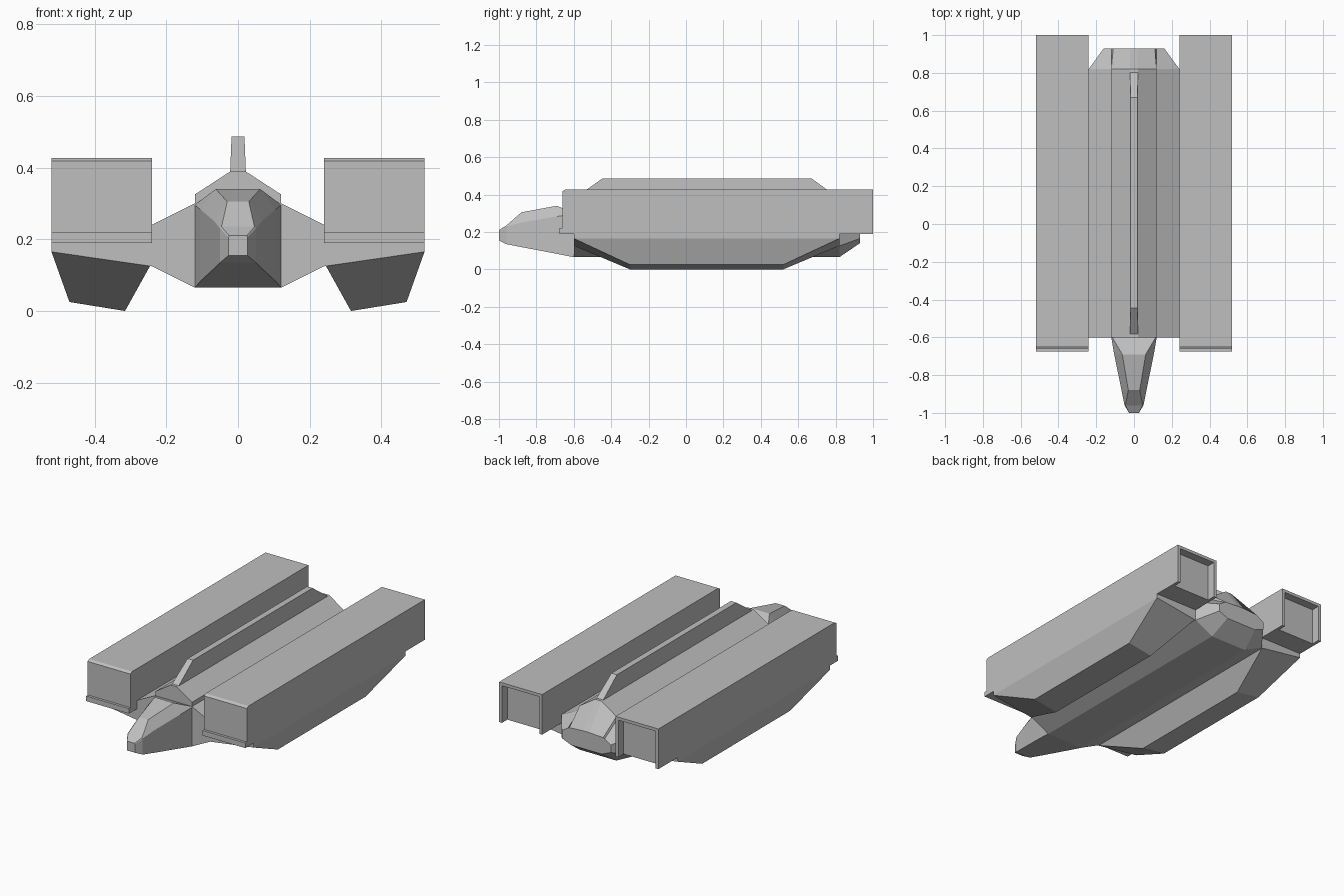
import bpy
import bmesh

cube = bpy.data.objects.get("Cube")
if cube:
    bpy.data.objects.remove(cube, do_unlink=True)

grey = bpy.data.materials.new("hull_grey")
grey.use_nodes = True
colour = (0.52, 0.52, 0.52, 1)
grey.diffuse_color = colour
grey.node_tree.nodes["Principled BSDF"].inputs["Base Color"].default_value = colour


def loft(name, rings):
    """Skin a closed solid through matching rings of 3D points."""
    bm = bmesh.new()
    loops = [[bm.verts.new(p) for p in ring] for ring in rings]
    for a, b in zip(loops, loops[1:]):
        for i in range(len(a)):
            j = (i + 1) % len(a)
            bm.faces.new((a[i], a[j], b[j], b[i]))
    bm.faces.new(loops[0])
    bm.faces.new(loops[-1])
    bmesh.ops.remove_doubles(bm, verts=bm.verts, dist=0.0001)
    bmesh.ops.recalc_face_normals(bm, faces=bm.faces)
    mesh = bpy.data.meshes.new(name)
    bm.to_mesh(mesh)
    bm.free()
    mesh.materials.append(grey)
    obj = bpy.data.objects.new(name, mesh)
    bpy.context.collection.objects.link(obj)
    return obj


def section(y, half):
    """Full symmetric cross-section at y from its +x half."""
    return [(x, y, z) for x, z in half] + [(-x, y, z) for x, z in reversed(half)]


def box(name, x, y, z):
    loft(name, [[(x[0], t, z[0]), (x[1], t, z[0]), (x[1], t, z[1]), (x[0], t, z[1])]
                for t in y])


FRONT, BACK = -0.6, 0.82

# Fuselage with a pitched roof, and a tapered tail
hull = [(0.12, 0.065), (0.24, 0.125), (0.24, 0.24), (0.12, 0.30), (0.12, 0.325), (0.02, 0.39)]
tail = [(0.10, 0.14), (0.16, 0.165), (0.16, 0.21), (0.12, 0.235), (0.11, 0.24), (0.02, 0.245)]
loft("fuselage", [section(FRONT, hull), section(BACK, hull), section(0.93, tail)])

# Faceted nose and canopy: y, side width, bottom, shoulder, top width, top
nose = [(FRONT, 0.12, 0.065, 0.295, 0.115, 0.30),
        (-0.69, 0.105, 0.083, 0.283, 0.062, 0.34),
        (-0.88, 0.066, 0.119, 0.25, 0.03, 0.305),
        (-0.96, 0.05, 0.135, 0.23, 0.046, 0.235),
        (-1.0, 0.026, 0.155, 0.205, 0.025, 0.21)]
loft("nose", [section(y, [(w, lo), (w, mid), (tw, top)])
              for y, w, lo, mid, tw, top in nose])

# Dorsal fin with sloping ends
fin = [(-0.59, 0.385), (-0.445, 0.487), (0.67, 0.487), (0.81, 0.385)]
loft("dorsal_fin", [[(s * (0.022 if z < 0.4 else 0.018), y, z) for y, z in fin]
                    for s in (-1, 1)])

# Side pods, wing roots and keels
pod = [(-0.675, 0.19), (-0.675, 0.22), (-0.66, 0.22), (-0.66, 0.418),
       (-0.645, 0.427), (0.95, 0.427), (0.95, 0.19)]
root = [(0.23, 0.123), (0.52, 0.165), (0.52, 0.192), (0.23, 0.192)]
keel_top = [(0.52, 0.165), (0.245, 0.126)]
keel_low = [(0.315, 0.0), (0.47, 0.025)]
for side, s in (("left", 1), ("right", -1)):
    loft(side + "_pod", [[(s * x, y, z) for y, z in pod] for x in (0.24, 0.52)])
    # Open rear frame around the recessed panel
    box(side + "_pod_roof_rim", (s * 0.24, s * 0.52), (0.95, 1.0), (0.409, 0.427))
    box(side + "_pod_inner_rim", (s * 0.24, s * 0.258), (0.95, 1.0), (0.19, 0.409))
    box(side + "_pod_outer_rim", (s * 0.502, s * 0.52), (0.95, 1.0), (0.19, 0.409))
    loft(side + "_wing_root", [[(s * x, y, z) for x, z in root] for y in (FRONT, BACK)])
    loft(side + "_keel", [
        [(s * x, y0, z) for x, z in keel_top] + [(s * x, y1, z) for x, z in keel_low]
        for y0, y1 in ((FRONT, -0.3), (BACK, 0.52))])
